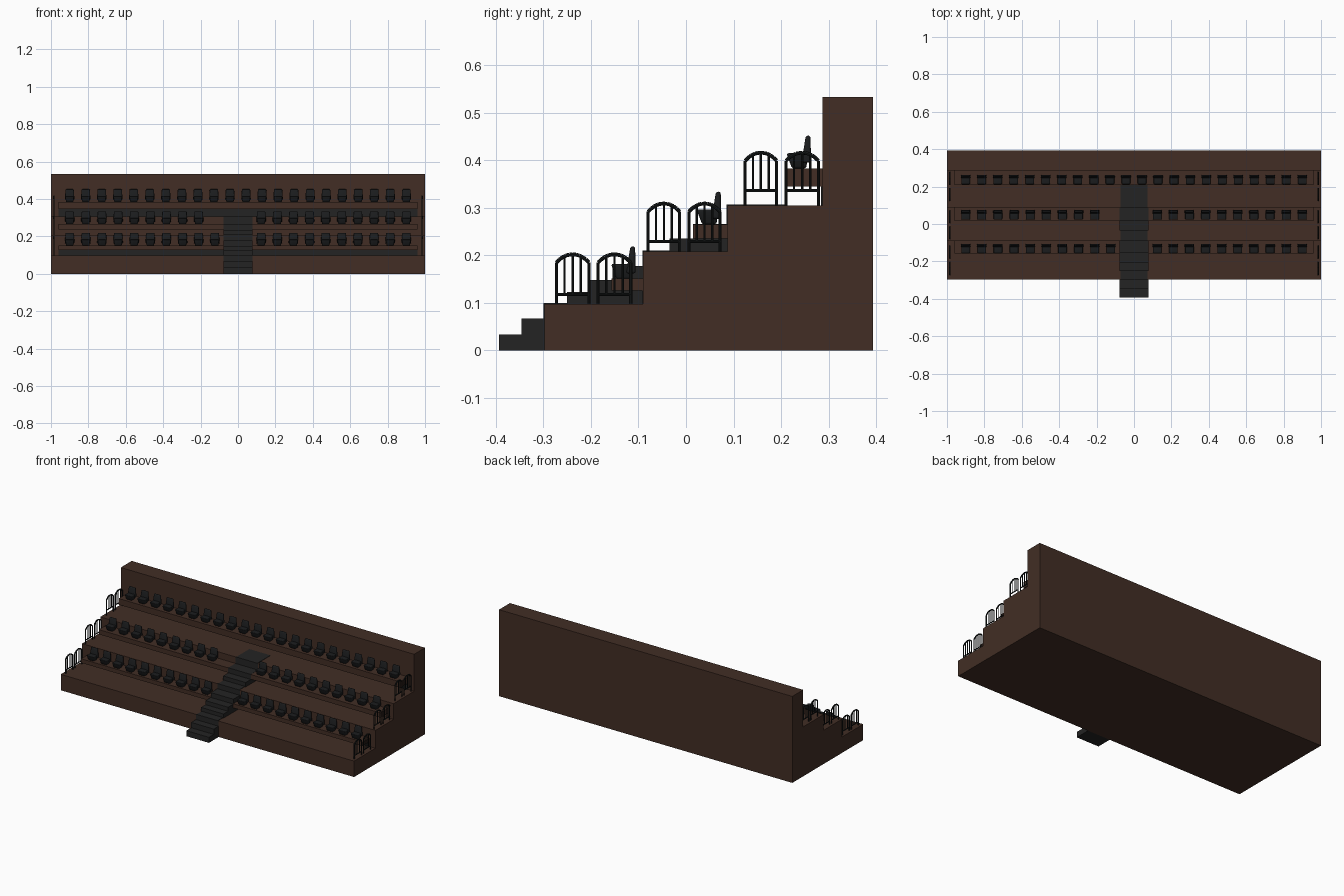
import bpy, bmesh, math
from mathutils import Matrix, Vector

if "Cube" in bpy.data.objects:
    bpy.data.objects.remove(bpy.data.objects["Cube"])


def material(name, col):
    m = bpy.data.materials.new(name)
    m.diffuse_color = (*col, 1)
    m.use_nodes = True
    m.node_tree.nodes["Principled BSDF"].inputs["Base Color"].default_value = m.diffuse_color
    return m


BROWN = material("dark brown wood", (0.054, 0.027, 0.018))
STAIR = material("charcoal carpet", (0.017, 0.017, 0.017))
SEAT = material("black plastic", (0.011, 0.012, 0.013))
RAIL = material("black metal", (0.008, 0.010, 0.010))


def make(name, bm, mat):
    bmesh.ops.recalc_face_normals(bm, faces=bm.faces)
    me = bpy.data.meshes.new(name)
    bm.to_mesh(me)
    bm.free()
    me.materials.append(mat)
    return place(name, me)


def place(name, me, loc=(0, 0, 0)):
    ob = bpy.data.objects.new(name, me)
    ob.location = loc
    bpy.context.collection.objects.link(ob)
    return ob


def add_box(bm, x0, x1, y0, y1, z0, z1):
    mat = Matrix.Translation(((x0 + x1) / 2, (y0 + y1) / 2, (z0 + z1) / 2)) @ \
        Matrix.Diagonal((x1 - x0, y1 - y0, z1 - z0, 1))
    return bmesh.ops.create_cube(bm, size=1, matrix=mat)["verts"]


def box(name, mat, *dims):
    bm = bmesh.new()
    add_box(bm, *dims)
    return make(name, bm, mat)


def extrude_profile(name, pts, half, mat):
    bm = bmesh.new()
    f = bm.faces.new([bm.verts.new((-half, y, z)) for y, z in pts])
    r = bmesh.ops.extrude_face_region(bm, geom=[f])
    vs = [v for v in r["geom"] if isinstance(v, bmesh.types.BMVert)]
    bmesh.ops.translate(bm, verts=vs, vec=(2 * half, 0, 0))
    return make(name, bm, mat)


# Tiered stand with back wall
extrude_profile("tiered_stand", [
    (-0.298, 0), (-0.298, 0.098), (-0.09, 0.098), (-0.09, 0.208), (0.087, 0.208),
    (0.087, 0.305), (0.287, 0.305), (0.287, 0.533), (0.393, 0.533), (0.393, 0)], 1.0, BROWN)

# Central staircase, one flight per tier, with thin landing mats
extrude_profile("lower_steps", [(-0.393, 0), (-0.393, 0.034), (-0.346, 0.034), (-0.346, 0.067),
                                (-0.296, 0.067), (-0.296, 0)], 0.077, STAIR)
extrude_profile("middle_steps", [(-0.25, 0.096), (-0.25, 0.123), (-0.206, 0.123), (-0.206, 0.148),
                                 (-0.155, 0.148), (-0.155, 0.178), (-0.088, 0.178),
                                 (-0.088, 0.096)], 0.077, STAIR)
extrude_profile("upper_steps", [(-0.035, 0.206), (-0.035, 0.235), (0.015, 0.235), (0.015, 0.266),
                                (0.089, 0.266), (0.089, 0.206)], 0.077, STAIR)
for y0, y1, z in ((-0.3, -0.25, 0.098), (-0.092, -0.035, 0.208), (0.085, 0.213, 0.305)):
    box("landing_mat", STAIR, -0.072, 0.072, y0, y1, z - 0.004, z + 0.002)
# Dark facing on the risers behind the flights
for y, z0, z1 in ((-0.3, 0.067, 0.1), (-0.092, 0.178, 0.21), (0.085, 0.266, 0.307)):
    box("step_riser", STAIR, -0.077, 0.077, y, y + 0.004, z0, z1)

# Floating benches that carry the seats
for s in (-1, 1):
    xs = sorted((s * 0.077, s * 0.96))
    box("lower_bench", BROWN, *xs, -0.157, -0.088, 0.126, 0.151)
    box("middle_bench", BROWN, *xs, 0.015, 0.089, 0.236, 0.265)
box("upper_bench", BROWN, -0.96, 0.96, 0.208, 0.289, 0.345, 0.383)
# Dark recess panels under the benches
box("lower_recess_panel", STAIR, -0.96, 0.96, -0.093, -0.089, 0.098, 0.126)
box("upper_recess_panel", STAIR, -0.96, 0.96, 0.284, 0.288, 0.305, 0.345)

# Seat: rounded cushion plus tapered rounded backrest
bm = bmesh.new()
cushion = add_box(bm, -0.024, 0.024, 0, 0.046, 0, 0.032)
for v in cushion:
    if v.co.z < 0.01:
        v.co.x *= 0.8
        v.co.y = 0.012 if v.co.y < 0.02 else 0.042
back = add_box(bm, -0.026, 0.026, 0.032, 0.052, 0.012, 0.069)
for v in back:
    if v.co.z > 0.05:
        v.co.x *= 0.85
        v.co.y = 0.041 if v.co.y < 0.04 else 0.051
bmesh.ops.bevel(bm, geom=bm.edges[:], offset=0.009, segments=3, profile=0.5,
                affect='EDGES', clamp_overlap=True)
for f in bm.faces:
    f.smooth = True
first = make("seat", bm, SEAT)
mesh = first.data
bpy.data.objects.remove(first)

side = [0.124 + 0.0862 * i for i in range(10)]
rows = [
    ([-x for x in side] + side, -0.158, 0.15),
    ([-x for x in side[1:]] + side, 0.022, 0.265),
    ([-0.9 + 1.8 * i / 21 for i in range(22)], 0.211, 0.383)]
for xs, y, z in rows:
    for x in xs:
        place("seat", mesh, (x, y, z))


# End railings: arched frame, lower bar and three balusters
def tube(bm, a, b, r):
    a, b = Vector(a), Vector(b)
    d = b - a
    m = Matrix.Translation((a + b) / 2) @ d.to_track_quat('Z', 'Y').to_matrix().to_4x4()
    bmesh.ops.create_cone(bm, cap_ends=True, segments=8, radius1=r, radius2=r,
                          depth=d.length, matrix=m)


def railing(x, y0, y1, z0, z1, bar):
    bm = bmesh.new()
    r = 0.0032
    a, b = y0 + r, y1 - r

    def arch(t):
        return z1 - 0.004 - 0.017 * abs(2 * t - 1) ** 2.2
    n = 10
    pts = [(x, a + (b - a) * i / n, arch(i / n)) for i in range(n + 1)]
    for p, q in zip(pts, pts[1:]):
        tube(bm, p, q, 0.004)
    for y in (a, b):
        tube(bm, (x, y, z0), (x, y, arch(0)), r)
    tube(bm, (x, a, bar), (x, b, bar), r)
    for t in (0.25, 0.5, 0.75):
        y = a + (b - a) * t
        tube(bm, (x, y, bar), (x, y, arch(t)), 0.0024)
    make("end_railing", bm, RAIL)


for x in (-0.984, 0.984):
    for y0, y1, z0, z1, bar in (
            (-0.276, -0.201, 0.097, 0.206, 0.118), (-0.188, -0.113, 0.097, 0.206, 0.118),
            (-0.083, -0.010, 0.207, 0.313, 0.229), (0.003, 0.075, 0.207, 0.313, 0.229),
            (0.121, 0.194, 0.305, 0.420, 0.336), (0.207, 0.282, 0.305, 0.420, 0.336)):
        railing(x, y0, y1, z0, z1, bar)
